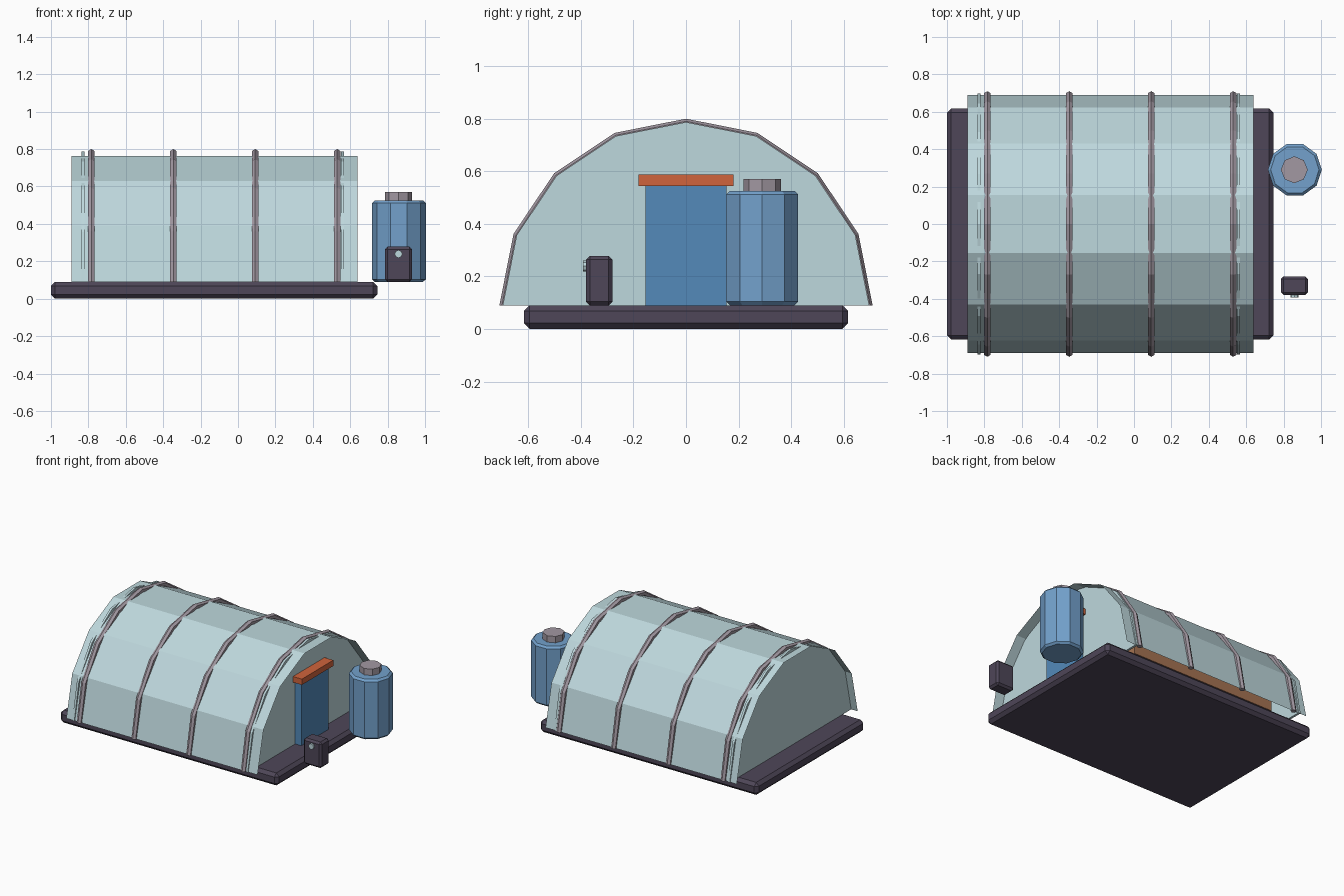
import bpy, bmesh
from math import pi, sin, cos
from mathutils import Matrix

cube = bpy.data.objects.get("Cube")
if cube:
    bpy.data.objects.remove(cube, do_unlink=True)

FLOOR = 0.09        # top of the base slab


def material(name, r, g, b):
    lin = [((c / 255 + 0.055) / 1.055) ** 2.4 for c in (r, g, b)] + [1]
    m = bpy.data.materials.new(name)
    m.use_nodes = True
    m.diffuse_color = lin
    m.node_tree.nodes["Principled BSDF"].inputs["Base Color"].default_value = lin
    return m


GLASS = material("pale aqua", 190, 216, 221)
METAL = material("mauve grey", 162, 152, 162)
DARK = material("dark plum", 78, 70, 88)
BLUE = material("tank blue", 115, 161, 204)
DOOR = material("door blue", 83, 138, 186)
ORANGE = material("orange", 208, 100, 60)
WOOD = material("bed brown", 165, 115, 82)


def finish(name, bm, mat, bevel=0):
    bmesh.ops.recalc_face_normals(bm, faces=bm.faces)
    mesh = bpy.data.meshes.new(name)
    bm.to_mesh(mesh)
    bm.free()
    mesh.materials.append(mat)
    ob = bpy.data.objects.new(name, mesh)
    bpy.context.collection.objects.link(ob)
    if bevel:
        mod = ob.modifiers.new("chamfer", "BEVEL")
        mod.width, mod.segments = bevel, 1
        mod.limit_method, mod.angle_limit = "ANGLE", pi / 4
    return ob


def box(name, x, y, z, mat, bevel=0):
    """Box from (min, max) pairs."""
    bm = bmesh.new()
    bmesh.ops.create_cube(bm, size=1)
    for v in bm.verts:
        v.co = [lo + (c + 0.5) * (hi - lo) for c, (lo, hi) in zip(v.co, (x, y, z))]
    return finish(name, bm, mat, bevel)


def drum(name, centre, radius, depth, sides, mat, bevel=0, tilt=0):
    bm = bmesh.new()
    bmesh.ops.create_cone(bm, cap_ends=True, segments=sides, radius1=radius,
                          radius2=radius, depth=depth)
    # start with a corner on the y axis
    bmesh.ops.rotate(bm, verts=bm.verts, matrix=Matrix.Rotation(pi / 2, 3, "Z"))
    bmesh.ops.rotate(bm, verts=bm.verts, matrix=Matrix.Rotation(tilt, 3, "X"))
    bmesh.ops.translate(bm, verts=bm.verts, vec=centre)
    return finish(name, bm, mat, bevel)


def arc(radius, steps, x):
    """Half circle over the floor, from +y to -y."""
    return [(x, radius * cos(pi * i / steps), FLOOR + radius * sin(pi * i / steps))
            for i in range(steps + 1)]


def bridge(bm, a, b):
    for i in range(len(a) - 1):
        bm.faces.new((a[i], a[i + 1], b[i + 1], b[i]))


def vault(name, x0, x1, radius, steps, mat, solid):
    """Half barrel; solid adds the end faces and underside."""
    bm = bmesh.new()
    a, b = [[bm.verts.new(p) for p in arc(radius, steps, x)] for x in (x0, x1)]
    bridge(bm, a, b)
    if solid:
        bm.faces.new(a)
        bm.faces.new(b)
        bm.faces.new((a[0], a[-1], b[-1], b[0]))
    ob = finish(name, bm, mat)
    if not solid and ob.data.polygons[steps // 2].normal.z < 0:
        ob.data.flip_normals()
    return ob


def hoop(name, x, major, minor, steps, sides):
    """Half torus with a corner of its section facing outwards."""
    bm = bmesh.new()
    loops = []
    for k in range(sides):
        t = 2 * pi * k / sides
        loops.append([bm.verts.new(p) for p in
                      arc(major + minor * cos(t), steps, x + minor * sin(t))])
    for k in range(sides):
        bridge(bm, loops[k], loops[(k + 1) % sides])
    for end in (0, -1):
        bm.faces.new([loop[end] for loop in loops])
    return finish(name, bm, METAL)


# Base slab
box("base", (-1, 0.745), (-0.617, 0.617), (0, FLOOR), DARK, 0.022)

# Vaulted cover, end walls and hoops
vault("cover", -0.89, 0.64, 0.691, 7, GLASS, False)
vault("back_wall", -0.838, -0.822, 0.697, 8, GLASS, True)
vault("door_wall", 0.55, 0.566, 0.697, 8, GLASS, True)
for i in range(4):
    hoop("hoop_%d" % (i + 1), -0.784 + 0.438 * i, 0.69, 0.02, 8, 6)

# Door and lintel
box("door", (0.56, 0.615), (-0.155, 0.155), (FLOOR, 0.545), DOOR)
box("lintel", (0.56, 0.637), (-0.18, 0.18), (0.545, 0.587), ORANGE)

# Planting beds along both sides
for side, name in ((1, "back_bed"), (-1, "front_bed")):
    box(name, (-0.67, 0.5), sorted((side * 0.32, side * 0.6)), (FLOOR, 0.2), WOOD)

# Water tank with cap
drum("tank", (0.86, 0.29, 0.3075), 0.144, 0.435, 10, BLUE, 0.014)
drum("tank_cap", (0.857, 0.29, 0.545), 0.072, 0.052, 8, METAL)

# Control box with knob on its front
box("control_box", (0.786, 0.93), (-0.38, -0.28), (FLOOR, 0.278), DARK, 0.014)
drum("knob", (0.858, -0.382, 0.239), 0.021, 0.02, 8, GLASS, tilt=pi / 2)
